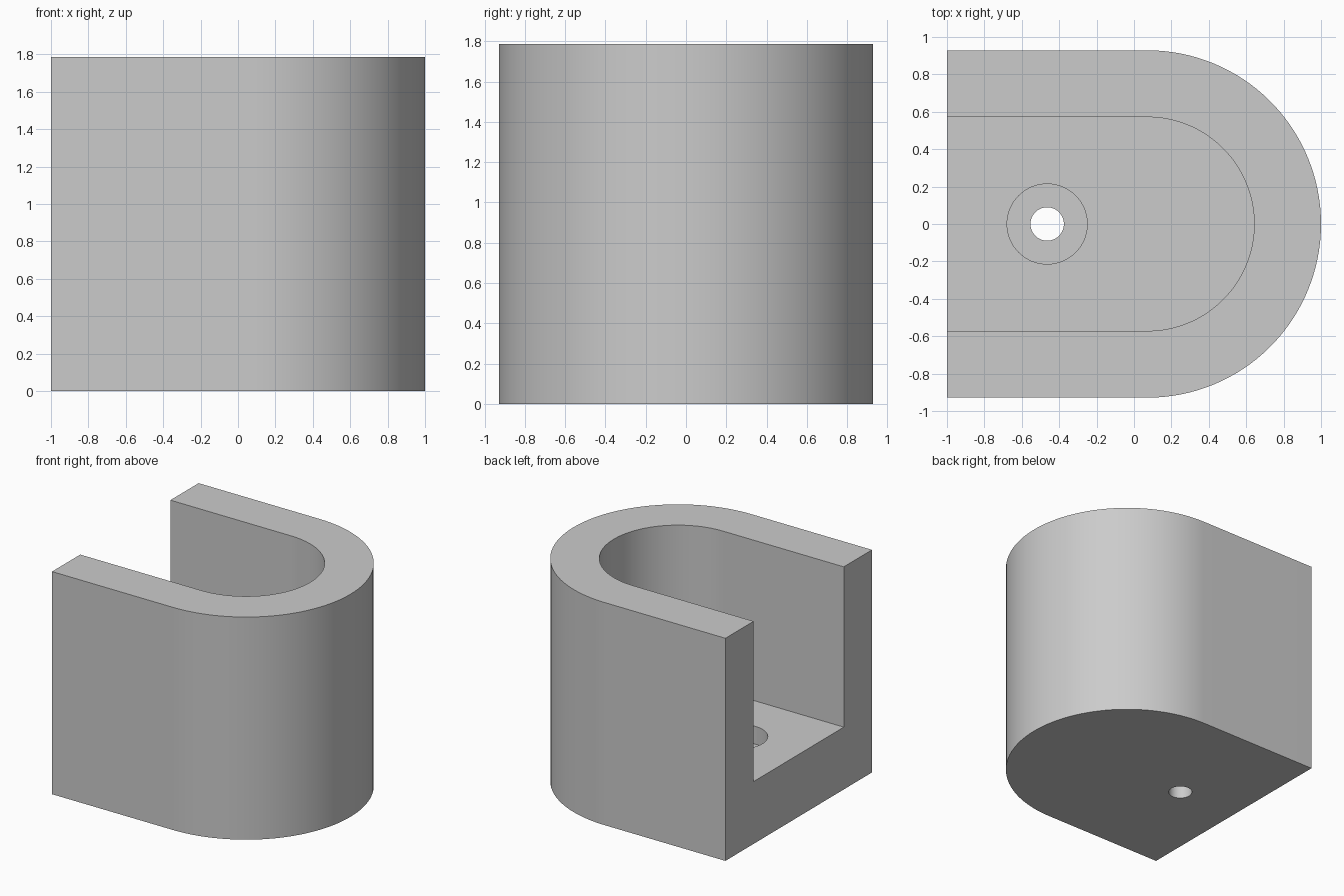
import bpy
import bmesh
import math

cube = bpy.data.objects.get("Cube")
if cube:
    bpy.data.objects.remove(cube, do_unlink=True)

U = 1 / 14          # design unit: the block is 28 units long
HEIGHT = 25 * U
FLOOR = 7 * U       # top of the floor inside the slot
ARC_X = U           # shared centre of the round ends
HOLE_X = -6.5 * U

grey = bpy.data.materials.new("light_grey")
grey.use_nodes = True
colour = (0.6, 0.6, 0.6, 1)
grey.diffuse_color = colour
grey.node_tree.nodes["Principled BSDF"].inputs["Base Color"].default_value = colour


def arc(cx, radius, start, end, steps):
    angles = [start + (end - start) * i / steps for i in range(steps + 1)]
    return [(cx + radius * math.cos(a), radius * math.sin(a)) for a in angles]


def u_outline(radius, back_x):
    """Straight-sided outline with a half-round end towards +x."""
    half = arc(ARC_X, radius, -math.pi / 2, math.pi / 2, 64)
    return [(back_x, -radius)] + half + [(back_x, radius)]


def circle(radius):
    return arc(HOLE_X, radius, 0, 2 * math.pi, 64)[:-1]


def prism(name, outline, bottom, top):
    bm = bmesh.new()
    base = bm.faces.new([bm.verts.new((x, y, bottom)) for x, y in outline])
    lid = bmesh.ops.extrude_face_region(bm, geom=[base])["geom"]
    verts = [v for v in lid if isinstance(v, bmesh.types.BMVert)]
    bmesh.ops.translate(bm, verts=verts, vec=(0, 0, top - bottom))
    bmesh.ops.recalc_face_normals(bm, faces=bm.faces)
    mesh = bpy.data.meshes.new(name)
    bm.to_mesh(mesh)
    bm.free()
    mesh.materials.append(grey)
    obj = bpy.data.objects.new(name, mesh)
    bpy.context.collection.objects.link(obj)
    return obj


# Solid block with a rounded end
body = prism("u_shaped_housing", u_outline(13 * U, -1), 0, HEIGHT)
bpy.context.view_layer.objects.active = body
body.select_set(True)

# Open slot, screw head recess and through hole
cutters = [
    prism("slot_cutter", u_outline(8 * U, -1.3), FLOOR, HEIGHT + 0.2),
    prism("recess_cutter", circle(3 * U), FLOOR - 2 * U, FLOOR + 0.2),
    prism("hole_cutter", circle(1.25 * U), -0.2, FLOOR + 0.1),
]
for cutter in cutters:
    cutter.hide_render = True
    cut = body.modifiers.new(cutter.name, "BOOLEAN")
    cut.operation = "DIFFERENCE"
    cut.solver = "EXACT"
    cut.object = cutter
    bpy.ops.object.modifier_apply(modifier=cut.name)
    bpy.data.objects.remove(cutter, do_unlink=True)

bpy.ops.object.shade_smooth_by_angle(angle=math.radians(30))
